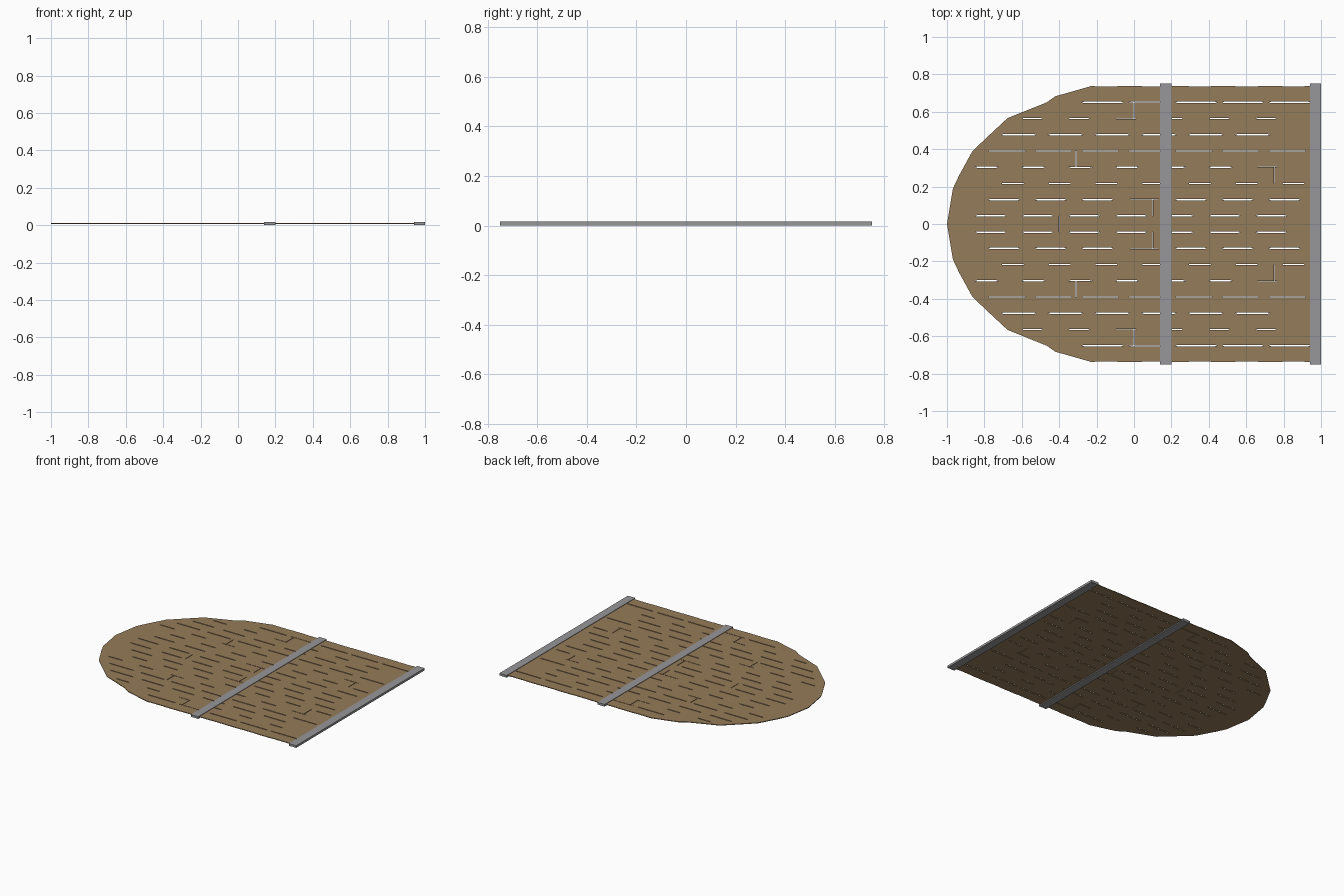
import bpy, bmesh

if "Cube" in bpy.data.objects:
    bpy.data.objects.remove(bpy.data.objects["Cube"])

PITCH = 0.0867          # plank width
HALF = 8.5 * PITCH      # half width of the deck
Z0, Z1 = 0.0075, 0.0125   # plank underside and top
END = 0.965             # square end, hidden in the end bar

# Rounded end: (y, x) from the tip out to the straight side
OUTLINE = [(0, -1), (0.19, -0.968), (0.26, -0.935), (0.393, -0.862), (0.567, -0.675),
           (0.653, -0.46), (0.683, -0.42), (HALF, -0.23)]
# Butt joints: row -> x
JOINTS = {0: -0.4, 1: 0.1, 3: 0.75, 4: -0.31, 7: 0.0}
# Worn share of each seam, from the middle seam outwards
WORN = [0.68, 0.68, 0.5, 0.5, 0.8, 0.75, 0.45, 0.9, 0.5]


def material(name, rgb):
    m = bpy.data.materials.new(name)
    m.diffuse_color = (*rgb, 1)
    m.use_nodes = True
    m.node_tree.nodes["Principled BSDF"].inputs["Base Color"].default_value = m.diffuse_color
    return m


wood = material("wood", (0.30, 0.20, 0.10))
iron = material("iron", (0.31, 0.31, 0.32))


def left_x(y):
    y = min(abs(y), HALF)
    for (ya, xa), (yb, xb) in zip(OUTLINE, OUTLINE[1:]):
        if y <= yb + 1e-9:
            return xa + (xb - xa) * (y - ya) / (yb - ya)
    return OUTLINE[-1][1]


def worn_edge(seam, y, inward, xa, xb):
    """Points along a plank edge, with shallow chips at regular intervals."""
    depth = 0.0035 if seam < 8 else 0.002
    step, pts = 0.25, [(xa, y)]
    x = -1.1 + 0.07 * (seam % 3)
    while x < xb:
        a, b = x, x + step * WORN[seam]
        if a > xa + 0.01 and b < xb - 0.01:
            pts += [(a, y), (a + 0.012, y + inward * depth),
                    (b - 0.012, y + inward * depth), (b, y)]
        x += step
    return pts + [(xb, y)]


def plank(name, row, side, xa, xb):
    y0, y1 = (row - 0.5) * PITCH, (row + 0.5) * PITCH
    round_end = xa is None
    lo = left_x(y0) if round_end else xa
    hi = left_x(y1) if round_end else xa
    low_seam = row - 1 if row else 0
    pts = worn_edge(low_seam, y0, 1, lo, xb)
    pts += worn_edge(row, y1, -1, hi, xb)[::-1]
    if round_end:
        pts += [(x, y) for y, x in reversed(OUTLINE) if y0 + 0.003 < y < y1 - 0.003]
    bm = bmesh.new()
    face = bm.faces.new([bm.verts.new((x, y * side, Z0)) for x, y in pts])
    ext = bmesh.ops.extrude_face_region(bm, geom=[face])
    for v in ext["geom"]:
        if isinstance(v, bmesh.types.BMVert):
            v.co.z = Z1
    bmesh.ops.recalc_face_normals(bm, faces=bm.faces)
    me = bpy.data.meshes.new(name)
    bm.to_mesh(me)
    bm.free()
    me.materials.append(wood)
    bpy.context.collection.objects.link(bpy.data.objects.new(name, me))


# Deck planks, mirrored about the middle row
for row in range(9):
    for side in ((1,) if row == 0 else (1, -1)):
        tag = f"plank_{row}_{'left' if side > 0 else 'right'}"
        if row in JOINTS:
            j = JOINTS[row]
            plank(tag + "_tip", row, side, None, j - 0.002)
            plank(tag + "_end", row, side, j + 0.002, END)
        else:
            plank(tag, row, side, None, END)

# Iron cross bars wrapping the deck
for name, x in (("middle_bar", 0.17), ("end_bar", 0.97)):
    bpy.ops.mesh.primitive_cube_add(size=1, location=(x, 0, 0.008))
    bar = bpy.context.object
    bar.name = name
    bar.scale = (0.06, 1.5, 0.016)
    bar.data.materials.append(iron)
